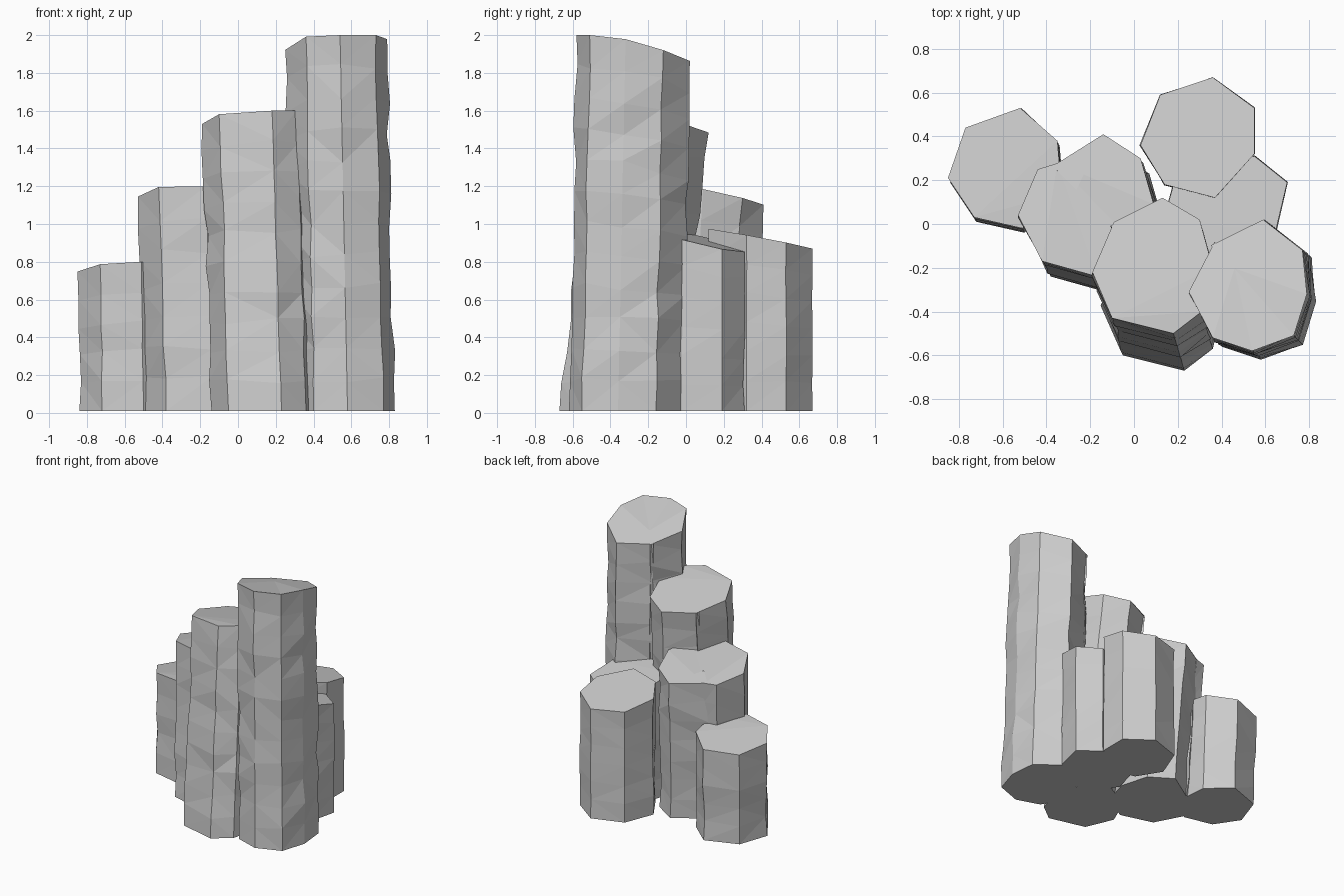
import bpy, bmesh, random
from mathutils import Vector

if "Cube" in bpy.data.objects:
    bpy.data.objects.remove(bpy.data.objects["Cube"])
random.seed(4)

stone = bpy.data.materials.new("grey stone")
stone.use_nodes = True
GREY = (0.6, 0.6, 0.6, 1)
stone.diffuse_color = GREY
stone.node_tree.nodes["Principled BSDF"].inputs["Base Color"].default_value = GREY


def column(name, outline, height, slope, cap, lean, crack=False, rough=0.011):
    """Weathered prism: outline is its top, lean is how far the foot moves."""
    pts = [Vector(p) for p in outline]
    centre = sum(pts, Vector((0, 0))) / len(pts)
    if crack:  # narrow cleft cut in at the first corner
        corner = pts[0]
        inward = (centre - corner).normalized()
        side = Vector((-inward.y, inward.x)) * 0.012
        pts = [corner - side, corner + inward * 0.15, corner + side] + pts[1:]
    drift = Vector(lean)
    tops = [min(cap, height + (p - centre).dot(Vector(slope))) for p in pts]
    rings = max(4, round(height / 0.16))
    bm = bmesh.new()
    loops = []
    for r in range(rings + 1):
        t = r / rings
        wobble = rough if 0 < r < rings else 0
        loop = []
        for p, top in zip(pts, tops):
            q = p + drift * (1 - t)
            q += (p - centre).normalized() * random.uniform(-1.2, 0.8) * wobble
            z = 0.01 + (top - 0.01) * t + random.uniform(-1.5, 1.5) * wobble
            loop.append(bm.verts.new((q.x, q.y, z)))
        loops.append(loop)
    n = len(pts)
    for low, high in zip(loops, loops[1:]):
        for i in range(n):
            j = (i + 1) % n
            bm.faces.new((low[i], low[j], high[j], high[i]))
    bm.faces.new(loops[0][::-1])
    bm.faces.new(loops[-1])
    bmesh.ops.triangulate(bm, faces=bm.faces[:])
    bmesh.ops.recalc_face_normals(bm, faces=bm.faces[:])
    mesh = bpy.data.meshes.new(name)
    bm.to_mesh(mesh)
    bm.free()
    mesh.materials.append(stone)
    bpy.context.collection.objects.link(bpy.data.objects.new(name, mesh))


# Stepped front row, tallest on the model's left
column("tallest_column",
       [(.36, -.09), (.25, -.31), (.36, -.52), (.54, -.58), (.73, -.51),
        (.79, -.32), (.77, -.12), (.59, .02)],
       1.95, (.1, -.28), 2.0, (.04, -.04), crack=True)
column("second_column",
       [(-.1, 0), (-.19, -.22), (-.1, -.43), (.18, -.5), (.31, -.4),
        (.36, -.2), (.3, .02), (.13, .12)],
       1.55, (.08, -.21), 1.6, (.05, -.17), crack=True)
column("third_column",
       [(-.36, .27), (-.44, .25), (-.53, .04), (-.42, -.17), (-.17, -.24),
        (.03, -.12), (.09, .09), (.03, .3), (-.14, .41)],
       1.16, (.08, -.2), 1.2, (.04, -.07), crack=True)
column("shortest_column",
       [(-.77, .44), (-.85, .21), (-.73, .03), (-.51, -.02), (-.33, .14),
        (-.35, .38), (-.52, .53)],
       .77, (.1, -.15), .8, (.01, -.02))

# Two lower columns behind
column("back_column",
       [(.12, .59), (.03, .36), (.14, .18), (.37, .12), (.55, .32),
        (.55, .53), (.36, .67)],
       .92, (.03, -.19), .98, (0, 0), rough=.007)
column("inner_back_column",
       [(.2, .25), (.13, 0), (.25, -.2), (.5, -.2), (.65, -.02),
        (.7, .19), (.55, .31)],
       .92, (-.08, -.22), .96, (0, 0), rough=.007)
